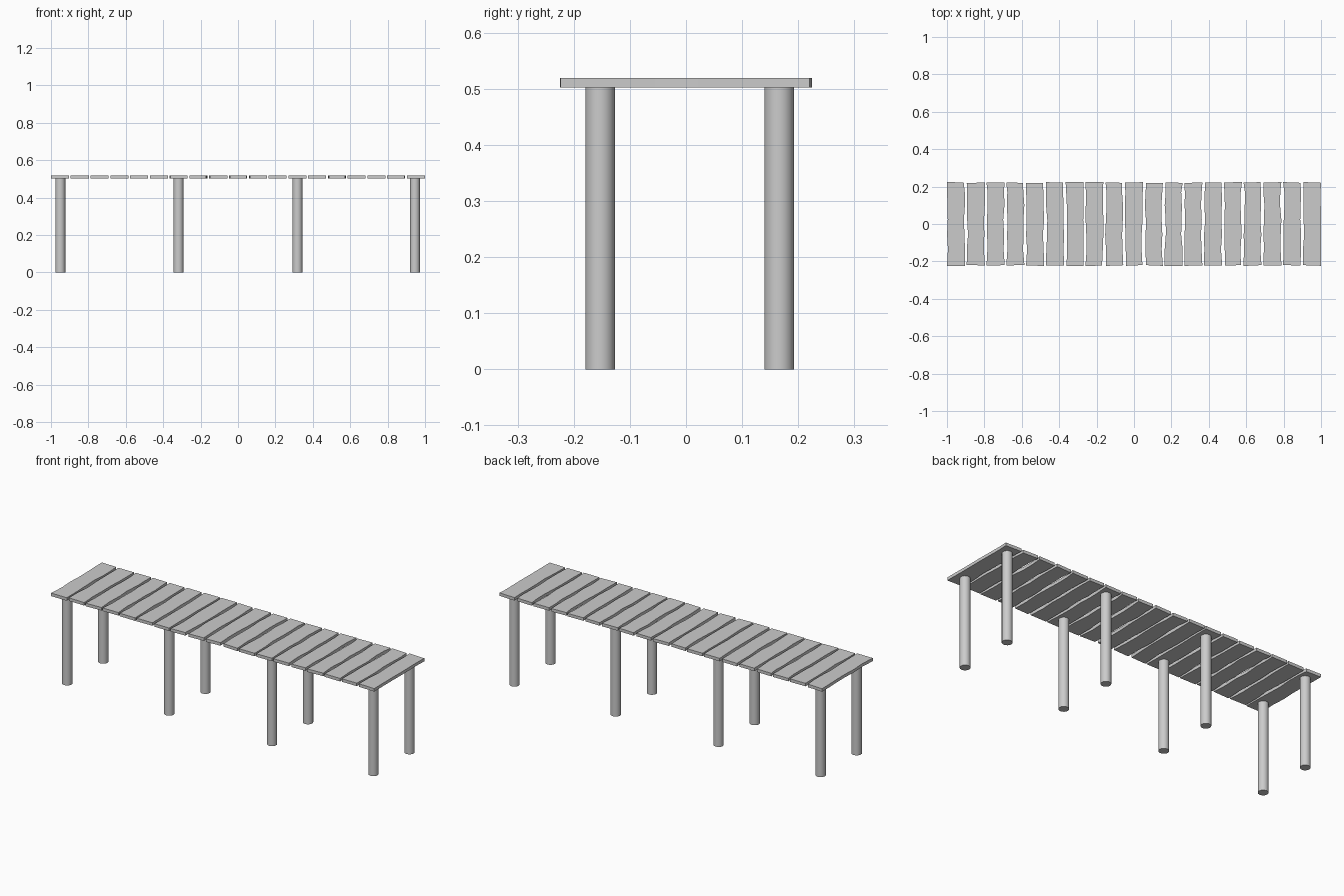
import bpy, bmesh, random

if "Cube" in bpy.data.objects:
    bpy.data.objects.remove(bpy.data.objects["Cube"])

random.seed(7)
COUNT, WIDTH, HALF_Y = 19, 0.097, 0.225
Z0, Z1 = 0.502, 0.519
ROWS = [-1, -0.6, -0.25, 0.1, 0.45, 0.75, 1]


def make_object(name, bm):
    bmesh.ops.recalc_face_normals(bm, faces=bm.faces)
    mesh = bpy.data.meshes.new(name)
    bm.to_mesh(mesh)
    bm.free()
    ob = bpy.data.objects.new(name, mesh)
    bpy.context.collection.objects.link(ob)
    return ob


def plank(index, cx):
    """Rough-cut board: wavy long edges, slightly slanted ends."""
    def side(sign):
        pts = []
        for t in ROWS:
            end = abs(t) == 1
            inset = 0 if end and random.random() < 0.6 else random.uniform(0, 0.008)
            y = t * (HALF_Y - (random.uniform(0, 0.006) if end else 0))
            pts.append((cx + sign * (WIDTH / 2 - inset), y))
        return pts
    left, right = side(-1), side(1)
    if index == 0:
        left[0] = (-1, left[0][1])
    if index == COUNT - 1:
        right[-1] = (1, right[-1][1])
    bm = bmesh.new()
    outline = right + left[::-1]
    face = bm.faces.new([bm.verts.new((x, y, Z0)) for x, y in outline])
    ext = bmesh.ops.extrude_face_region(bm, geom=[face], use_keep_orig=True)
    verts = [g for g in ext["geom"] if isinstance(g, bmesh.types.BMVert)]
    bmesh.ops.translate(bm, verts=verts, vec=(0, 0, Z1 - Z0))
    make_object(f"deck_plank_{index + 1}", bm)


# Deck boards laid across the walkway
pitch = (2 - WIDTH) / (COUNT - 1)
for i in range(COUNT):
    plank(i, -1 + WIDTH / 2 + i * pitch)

# Round support posts in four pairs
for i, x in enumerate((-0.95, -0.318, 0.318, 0.946)):
    for row, y in (("front", -0.153), ("back", 0.166)):
        bpy.ops.mesh.primitive_cylinder_add(
            vertices=16, radius=0.0265, depth=Z0, location=(x, y, Z0 / 2))
        post = bpy.context.object
        post.name = f"{row}_post_{i + 1}"
        bpy.ops.object.shade_smooth_by_angle()
